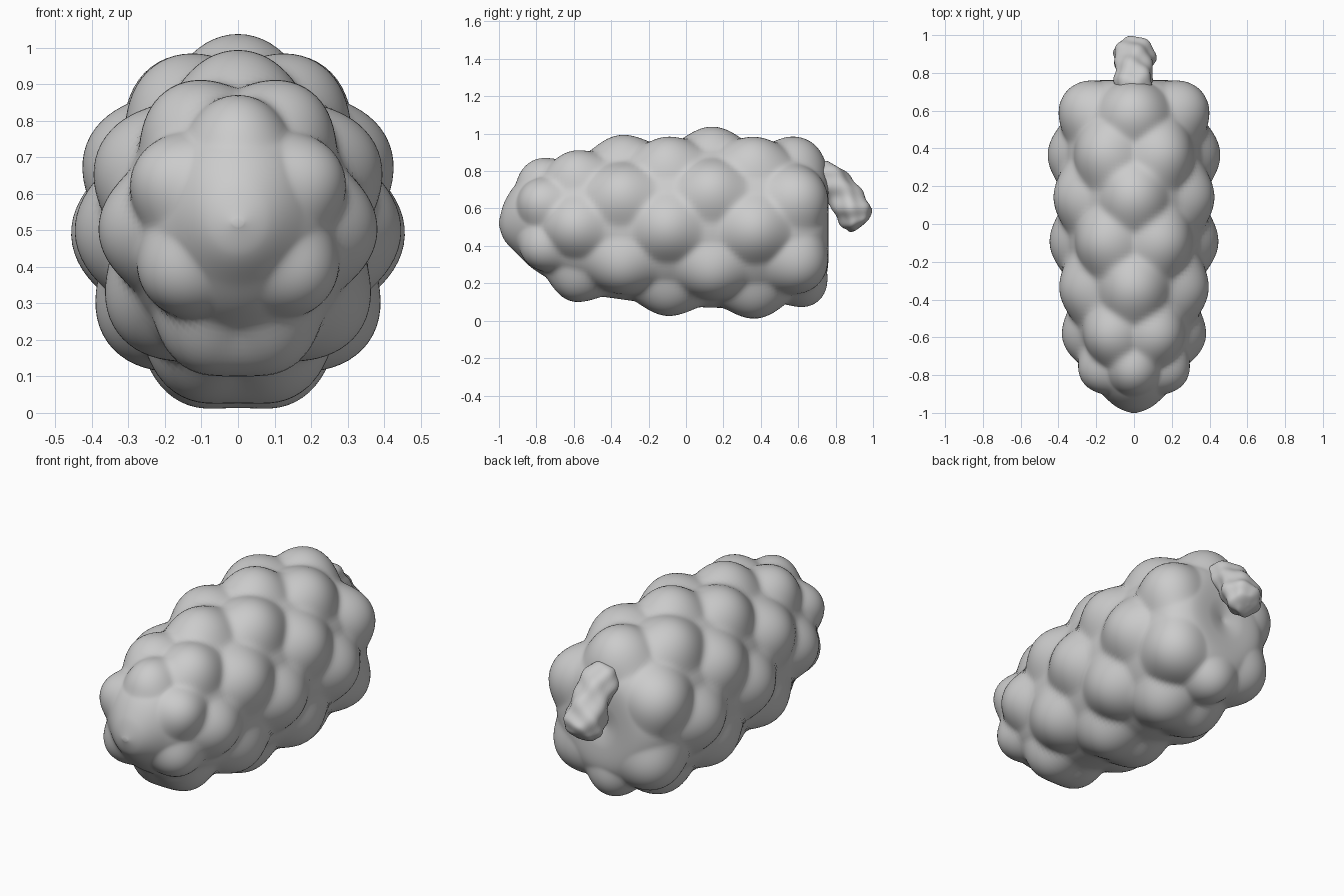
import bpy, bmesh
from math import sin, cos, radians, pi, sqrt
from mathutils import Vector

if "Cube" in bpy.data.objects:
    bpy.data.objects.remove(bpy.data.objects["Cube"])

# Body sections: y, top z, bottom z, half width
SECTIONS = [
    (-1.0, 0.53, 0.51, 0.015), (-0.97, 0.635, 0.43, 0.09), (-0.90, 0.74, 0.355, 0.17),
    (-0.80, 0.805, 0.265, 0.25), (-0.60, 0.875, 0.16, 0.315), (-0.35, 0.92, 0.115, 0.35),
    (-0.10, 0.95, 0.085, 0.375), (0.14, 0.965, 0.07, 0.385), (0.37, 0.95, 0.07, 0.385),
    (0.55, 0.93, 0.10, 0.365), (0.68, 0.86, 0.155, 0.325), (0.75, 0.77, 0.25, 0.24),
    (0.76, 0.64, 0.38, 0.12), (0.735, 0.52, 0.50, 0.01)]


def spline(rows, t):
    """Catmull-Rom through tuples, t in row units."""
    n = len(rows)
    i = min(int(t), n - 2)
    f = t - i
    p = [rows[max(0, min(n - 1, i + k))] for k in (-1, 0, 1, 2)]
    return [0.5 * (2 * b + (c - a) * f + (2 * a - 5 * b + 4 * c - d) * f * f
                   + (3 * b - a - 3 * c + d) * f ** 3) for a, b, c, d in zip(*p)]


def body_point(t, a):
    y, top, bot, rx = spline(SECTIONS, t)
    return Vector((rx * cos(a), y, (top + bot) / 2 + (top - bot) / 2 * sin(a)))


def make_tube(name, point, rows, cols, displace=None):
    """Closed lofted skin from point(row, angle), then pushed along its normals."""
    bm = bmesh.new()
    rings = [[bm.verts.new(point(r, 2 * pi * c / cols)) for c in range(cols)] for r in rows]
    for r0, r1 in zip(rings, rings[1:]):
        for c in range(cols):
            d = (c + 1) % cols
            bm.faces.new((r0[c], r0[d], r1[d], r1[c]))
    bm.faces.new(rings[0])
    bm.faces.new(rings[-1])
    bmesh.ops.recalc_face_normals(bm, faces=bm.faces)
    bm.normal_update()
    if displace:
        moves = [(v, v.normal * displace(v.co)) for v in bm.verts]
        for v, m in moves:
            v.co += m
    for f in bm.faces:
        f.smooth = True
    me = bpy.data.meshes.new(name)
    bm.to_mesh(me)
    bm.free()
    ob = bpy.data.objects.new(name, me)
    bpy.context.collection.objects.link(ob)
    return ob


# Staggered rings of round drupelets (section parameter, size factor)
RING_A = (90, 26, 154, -39, 219)
RING_B = (61, 119, -3, 183, -73, 253)
bumps = []
for rings, angles in (((3.05, 0.75), (5, 1), (7, 1), (9.5, 1)), RING_A), \
                     (((4, 0.9), (6, 1), (8, 1)), RING_B), \
                     (((9.8, 0.8),), (-90,)):
    for t, s in rings:
        for a in angles:
            bumps.append((body_point(t, radians(a)), 0.2 * s, 0.072 * s))


def drupelets(co):
    h = 0
    for c, r, amp in bumps:
        q = (co - c).length_squared / (r * r)
        if q < 1:
            k = amp * (1 - q) ** 1.5
            h = sqrt(h * h + k * k)
    return h


N = len(SECTIONS) - 1
make_tube("fruit_body", body_point, [N * i / 150 for i in range(151)], 128, drupelets)

# Bent knobbly stem: y, z, radius across, radius in side plane
STEM = [(0.63, 0.80, 0.06, 0.06), (0.70, 0.80, 0.085, 0.08), (0.77, 0.755, 0.10, 0.085),
        (0.83, 0.685, 0.095, 0.09), (0.88, 0.61, 0.11, 0.095), (0.92, 0.55, 0.10, 0.09),
        (0.938, 0.515, 0.06, 0.06), (0.942, 0.508, 0.005, 0.005)]


def stem_point(t, a):
    y, z, rx, rn = spline(STEM, t)
    k = 1 + 0.05 * sin(5 * a + 2 * t) + 0.05 * sin(3 * a - 4.2 * t)
    n = Vector((0, 0.77, 0.64))
    return Vector((rx * k * cos(a), y, z)) + n * (rn * k * sin(a))


make_tube("stem", stem_point, [(len(STEM) - 1) * i / 40 for i in range(41)], 40)
